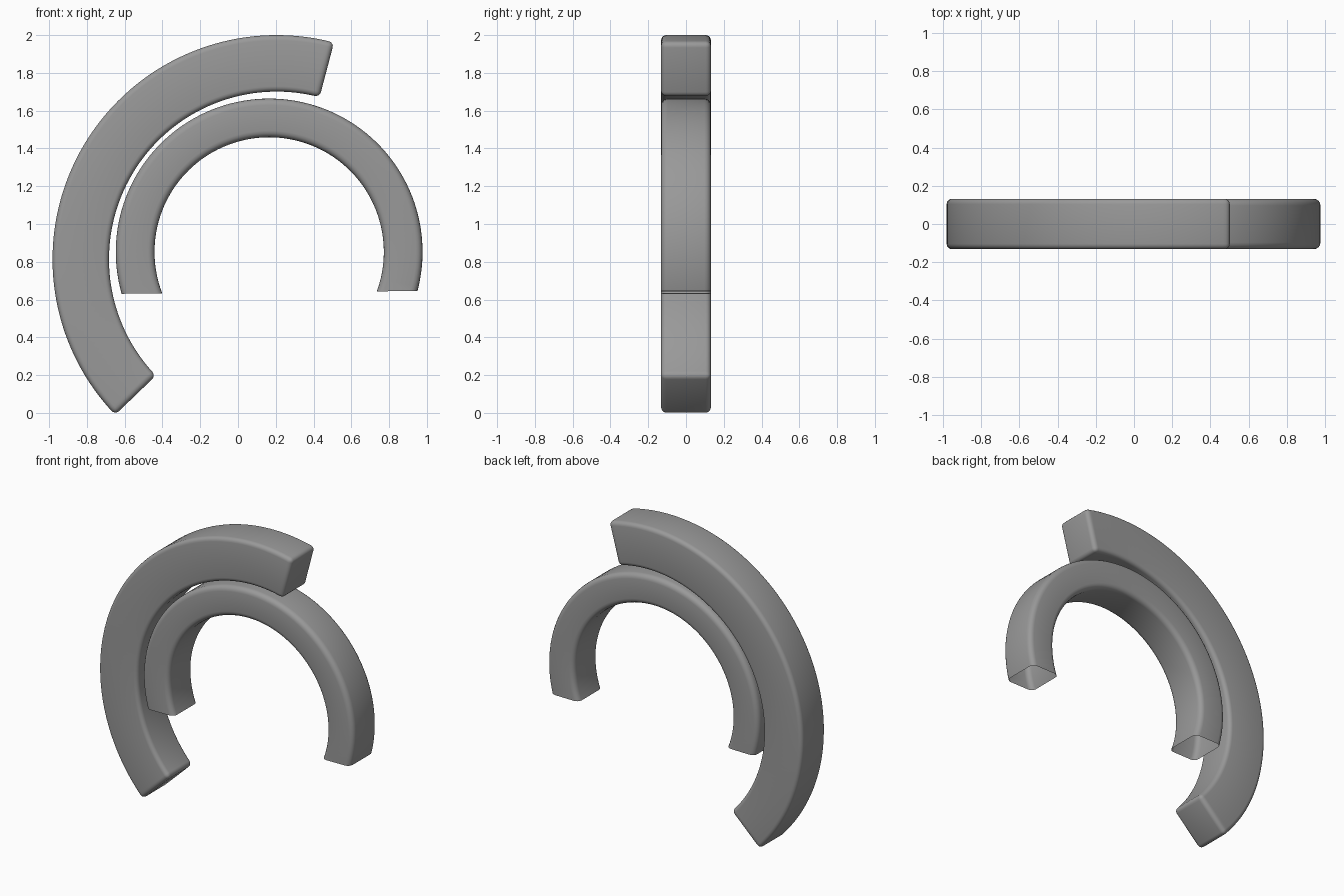
import bpy, bmesh, math
from mathutils import Vector

if "Cube" in bpy.data.objects:
    bpy.data.objects.remove(bpy.data.objects["Cube"])

HALF = 0.132  # half depth along y

grey = bpy.data.materials.new("dark_grey")
grey.diffuse_color = (0.32, 0.32, 0.32, 1)
grey.use_nodes = True
grey.node_tree.nodes["Principled BSDF"].inputs["Base Color"].default_value = grey.diffuse_color


def arc_bar(name, cx, cz, r_in, r_out, a0, a1, steps, bevel, cut=None):
    """Rectangular section swept along an arc in the xz plane, edges rounded."""
    bm = bmesh.new()
    rings = []
    for i in range(steps + 1):
        a = math.radians(a0 + (a1 - a0) * i / steps)
        rings.append([bm.verts.new((cx + r * math.cos(a), y, cz + r * math.sin(a)))
                      for r, y in ((r_in, -HALF), (r_out, -HALF), (r_out, HALF), (r_in, HALF))])
    for p, q in zip(rings, rings[1:]):
        for k in range(4):
            n = (k + 1) % 4
            bm.faces.new((p[k], p[n], q[n], q[k]))
    bm.faces.new(rings[0])
    bm.faces.new(rings[-1])
    bmesh.ops.recalc_face_normals(bm, faces=bm.faces)
    edges = [e for e in bm.edges if e.calc_face_angle() > math.radians(45)]
    bmesh.ops.bevel(bm, geom=edges, offset=bevel, offset_type='OFFSET',
                    segments=4, profile=0.5, affect='EDGES')
    if cut:
        # straight saw cut that leaves the lower ends open
        bmesh.ops.bisect_plane(bm, geom=bm.verts[:] + bm.edges[:] + bm.faces[:],
                               plane_co=cut[0], plane_no=cut[1], clear_inner=True)
    mesh = bpy.data.meshes.new(name)
    bm.to_mesh(mesh)
    bm.free()
    mesh.materials.append(grey)
    ob = bpy.data.objects.new(name, mesh)
    bpy.context.collection.objects.link(ob)
    bpy.ops.object.select_all(action='DESELECT')
    ob.select_set(True)
    bpy.context.view_layer.objects.active = ob
    bpy.ops.object.shade_smooth_by_angle(angle=math.radians(40))
    return ob


# large outer arc with closed, rounded ends
arc_bar("outer_arc", 0.205, 0.813, 0.888, 1.187, 75.2, 223.9, 72, 0.028)

# smaller inner arch, cut almost level at the bottom
arc_bar("inner_arch", 0.165, 0.852, 0.607, 0.812, -28, 208, 96, 0.035,
        cut=(Vector((0.165, 0, 0.638)), Vector((-0.0095, 0, 1))))
